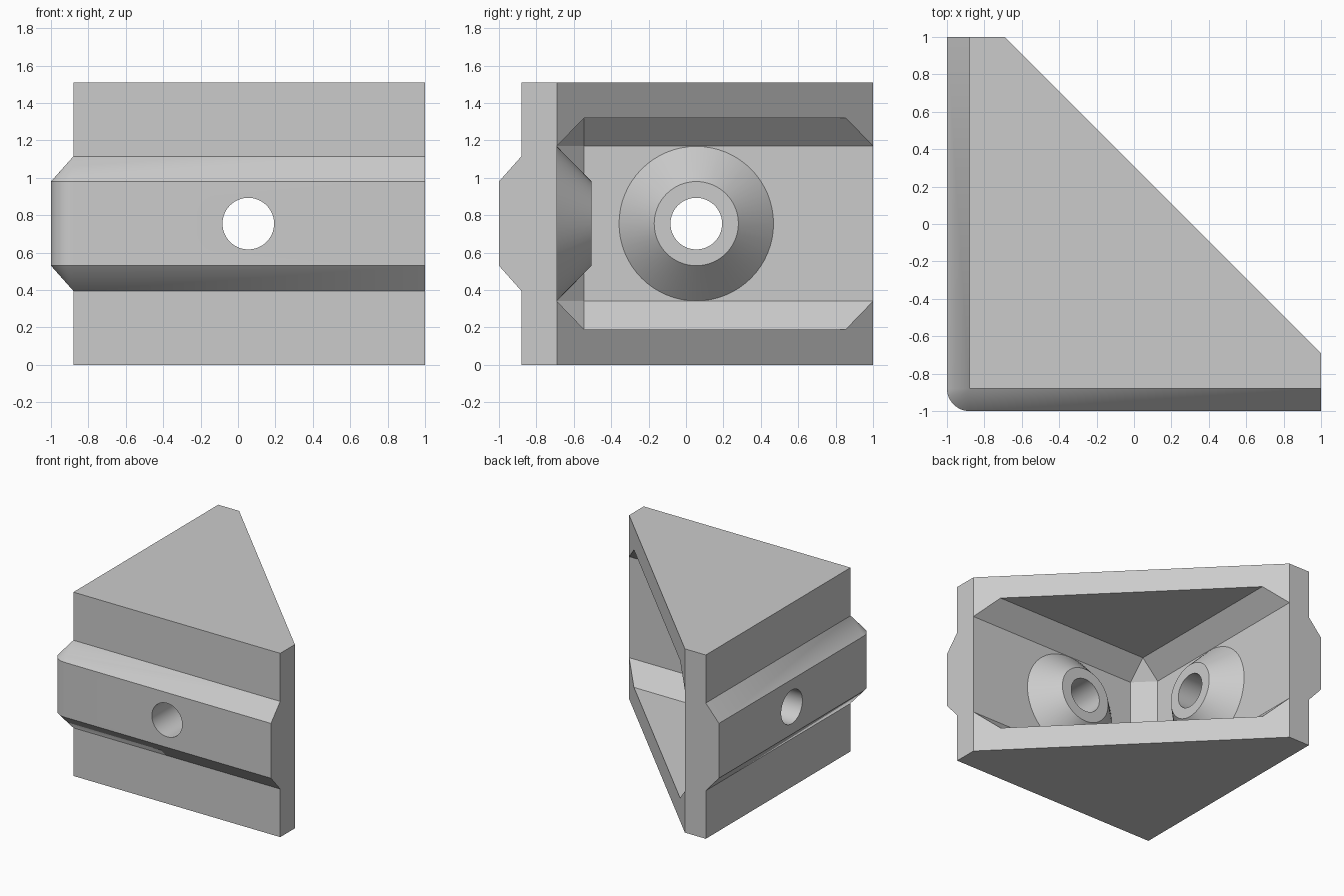
import bpy, bmesh, math

cube = bpy.data.objects.get("Cube")
if cube:
    bpy.data.objects.remove(cube, do_unlink=True)

HEIGHT = 1.51
MID = HEIGHT / 2
FACE = -0.88        # outer mounting faces
WALL = -0.69        # inner side of both flanges
INNER = -0.545      # cavity edge after its chamfer
RIB = 0.12          # how far the rib stands out
HOLE_AT = 0.055     # hole centre along each flange


def loft(name, rings):
    """Closed solid through equal-length rings of points."""
    bm = bmesh.new()
    loops = [[bm.verts.new(p) for p in ring] for ring in rings]
    count = len(loops[0])
    for low, high in zip(loops, loops[1:]):
        for i in range(count):
            j = (i + 1) % count
            bm.faces.new((low[i], low[j], high[j], high[i]))
    bm.faces.new(loops[0][::-1])
    bm.faces.new(loops[-1])
    bmesh.ops.remove_doubles(bm, verts=bm.verts[:], dist=1e-5)
    bmesh.ops.recalc_face_normals(bm, faces=bm.faces[:])
    mesh = bpy.data.meshes.new(name)
    bm.to_mesh(mesh)
    bm.free()
    obj = bpy.data.objects.new(name, mesh)
    bpy.context.collection.objects.link(obj)
    return obj


def body_ring(z, out):
    """Triangular outline with its two square faces moved out around a round corner."""
    pts = [(1, WALL, z), (WALL, 1, z), (FACE - out, 1, z)]
    steps = 12
    for i in range(steps + 1):
        a = math.pi + i / steps * math.pi / 2
        pts.append((FACE + out * math.cos(a), FACE + out * math.sin(a), z))
    return pts + [(1, FACE - out, z)]


def cavity_ring(z, wall):
    """Triangle with a cut corner, reaching past the open sloping side."""
    far = 0.8 - wall
    return [(far, wall, z), (wall, far, z), (wall, INNER, z), (INNER, wall, z)]


def round_part(name, swap, profile):
    """Round solid through one flange from (depth, radius) pairs."""
    rings = []
    for depth, radius in profile:
        ring = []
        for i in range(64):
            a = i / 64 * math.tau
            along = HOLE_AT + radius * math.cos(a)
            z = MID + radius * math.sin(a)
            ring.append((depth, along, z) if swap else (along, depth, z))
        rings.append(ring)
    return loft(name, rings)


def combine(target, tool, operation):
    tool.hide_render = True
    mod = target.modifiers.new(operation.title(), 'BOOLEAN')
    mod.operation = operation
    mod.solver = 'EXACT'
    mod.object = tool
    bpy.context.view_layer.objects.active = target
    bpy.ops.object.modifier_apply(modifier=mod.name)
    bpy.data.objects.remove(tool, do_unlink=True)


# Bracket body with the raised locating rib
levels = [(0, 0), (0.395, 0), (0.53, RIB)]
levels += [(HEIGHT - z, out) for z, out in reversed(levels)]
bracket = loft("corner_bracket", [body_ring(z, out) for z, out in levels])

# Chamfered pocket open along the sloping side
pocket = [(0.19, INNER), (0.34, WALL)]
pocket += [(HEIGHT - z, wall) for z, wall in reversed(pocket)]
combine(bracket, loft("pocket_cutter", [cavity_ring(z, w) for z, w in pocket]), 'DIFFERENCE')

# Conical screw bosses, then the screw holes
for swap in (False, True):
    boss = round_part("screw_boss", swap, [(-0.78, 0.413), (WALL, 0.413), (-0.505, 0.225)])
    combine(bracket, boss, 'UNION')
for swap in (False, True):
    hole = round_part("hole_cutter", swap, [(-1.2, 0.138), (-0.4, 0.138)])
    combine(bracket, hole, 'DIFFERENCE')

# Plain grey finish
grey = bpy.data.materials.new("light grey")
grey.use_nodes = True
colour = (0.6, 0.6, 0.6, 1)
grey.diffuse_color = colour
grey.node_tree.nodes["Principled BSDF"].inputs["Base Color"].default_value = colour
bracket.data.materials.clear()
bracket.data.materials.append(grey)

bpy.ops.object.select_all(action='DESELECT')
bracket.select_set(True)
bpy.context.view_layer.objects.active = bracket
bpy.ops.object.shade_smooth_by_angle(angle=math.radians(25))
